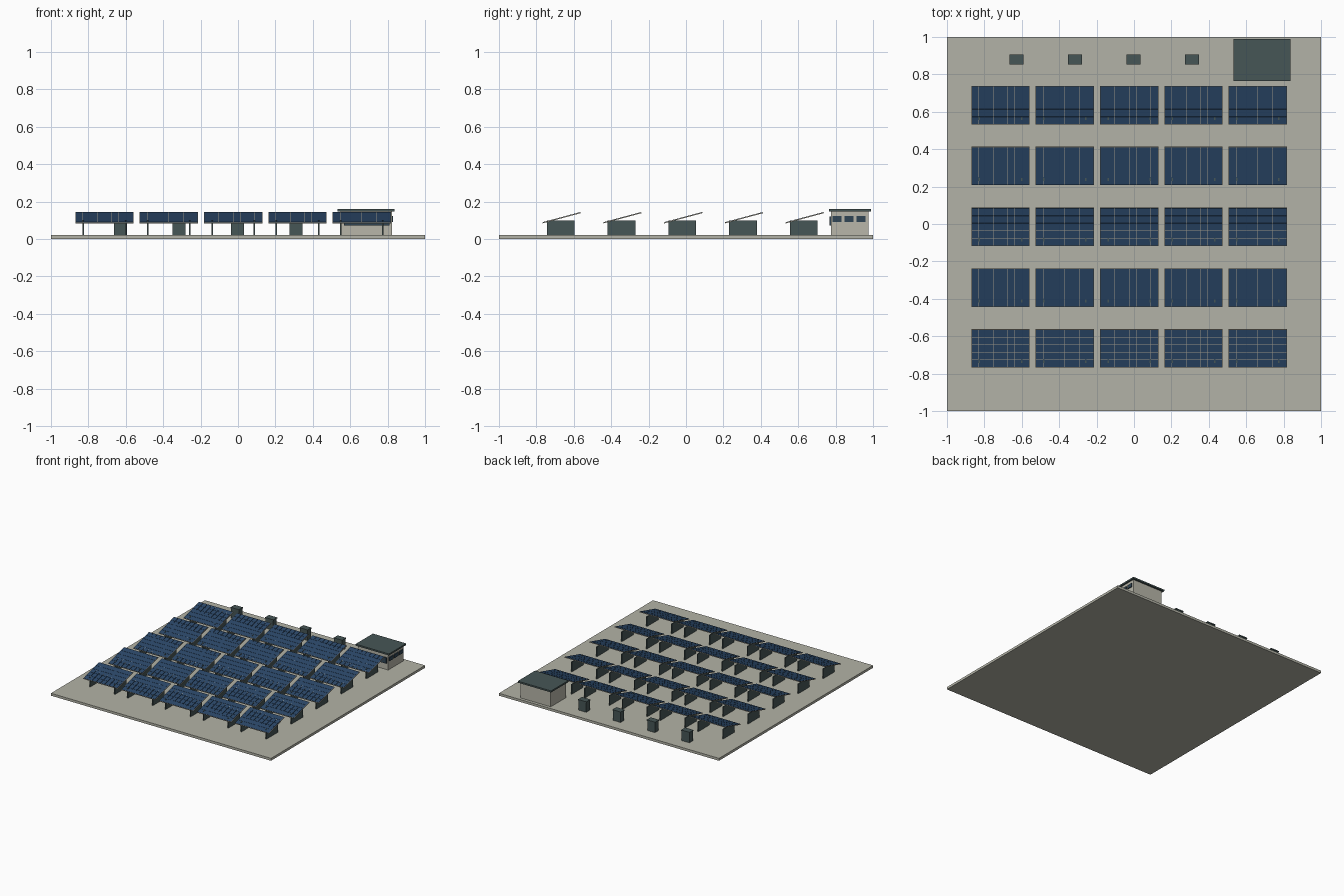
import bpy, bmesh, math
from mathutils import Matrix, Vector

cube = bpy.data.objects.get("Cube")
if cube:
    bpy.data.objects.remove(cube)


def material(name, rgb):
    m = bpy.data.materials.new(name)
    m.use_nodes = True
    m.diffuse_color = (*rgb, 1)
    bsdf = m.node_tree.nodes["Principled BSDF"]
    bsdf.inputs["Base Color"].default_value = (*rgb, 1)
    return m


SAND = material("sand grey", (0.45, 0.45, 0.385))
PLASTER = material("wall plaster", (0.48, 0.47, 0.40))
SLATE = material("slate green", (0.062, 0.094, 0.094))
BLUE = material("cell blue", (0.024, 0.064, 0.14))
FRAME = material("frame beige", (0.46, 0.43, 0.35))
GLASS = material("window glass", (0.03, 0.06, 0.09))


def add_box(bm, centre, size, mat_index=0):
    mat = Matrix.Translation(centre) @ Matrix.Diagonal((*size, 1))
    verts = bmesh.ops.create_cube(bm, size=1, matrix=mat)["verts"]
    for face in {f for v in verts for f in v.link_faces}:
        face.material_index = mat_index


def finish(bm, name, mats):
    mesh = bpy.data.meshes.new(name)
    bm.to_mesh(mesh)
    bm.free()
    for m in mats:
        mesh.materials.append(m)
    return mesh


def place(name, mesh, location=(0, 0, 0), tilt=0):
    ob = bpy.data.objects.new(name, mesh)
    ob.location = location
    ob.rotation_euler.x = tilt
    bpy.context.scene.collection.objects.link(ob)
    return ob


def box(name, low, high, mat):
    low, high = Vector(low), Vector(high)
    bm = bmesh.new()
    add_box(bm, (low + high) / 2, high - low)
    return place(name, finish(bm, name, [mat]))


# Ground slab
GROUND = 0.02
box("ground_slab", (-1, -1, 0), (1, 1, GROUND), SAND)

# Solar panel: thin frame carrying a grid of raised cells
WIDTH, LENGTH, COLS, ROWS, GAP = 0.312, 0.212, 8, 5, 0.0014
bm = bmesh.new()
add_box(bm, (0, 0, -0.001), (WIDTH, LENGTH, 0.005))
cell_w, cell_l = (WIDTH - 0.004) / COLS, (LENGTH - 0.004) / ROWS
for i in range(COLS):
    for j in range(ROWS):
        at = ((i - (COLS - 1) / 2) * cell_w, (j - (ROWS - 1) / 2) * cell_l, 0.002)
        add_box(bm, at, (cell_w - GAP, cell_l - GAP, 0.002), 1)
panel_mesh = finish(bm, "solar_panel", [FRAME, BLUE])

# Pair of upright support plates under each panel
bm = bmesh.new()
for side in (-1, 1):
    add_box(bm, (side * 0.113, -0.005, 0.06), (0.008, 0.148, 0.08))
support_mesh = finish(bm, "panel_supports", [SLATE])

# Field of five by five panels
for row in range(5):
    for col in range(5):
        x, y = -0.026 + (col - 2) * 0.344, -0.015 + (row - 2) * 0.325
        place(f"solar_panel_{row}_{col}", panel_mesh, (x, y, 0.114), math.radians(15))
        place(f"panel_supports_{row}_{col}", support_mesh, (x, y, 0))

# Inverter cabinets with a slightly wider lid
bm = bmesh.new()
add_box(bm, (0, 0, 0.06), (0.07, 0.046, 0.08))
add_box(bm, (0, 0, 0.104), (0.076, 0.052, 0.008))
cabinet_mesh = finish(bm, "inverter_cabinet", [SLATE])
for i in range(4):
    place(f"inverter_cabinet_{i}", cabinet_mesh, (-0.628 + i * 0.3125, 0.88, 0))

# Control building with flat roof
box("building_walls", (0.547, 0.775, GROUND), (0.823, 0.975, 0.148), PLASTER)
box("building_roof", (0.533, 0.765, 0.147), (0.836, 0.99, 0.16), SLATE)

# Wide front window and three side windows
box("front_window", (0.566, 0.766, 0.072), (0.81, 0.775, 0.12), GLASS)
for i in range(3):
    y = 0.808 + i * 0.064
    box(f"side_window_{i}", (0.823, y - 0.024, 0.092), (0.83, y + 0.024, 0.122), GLASS)
